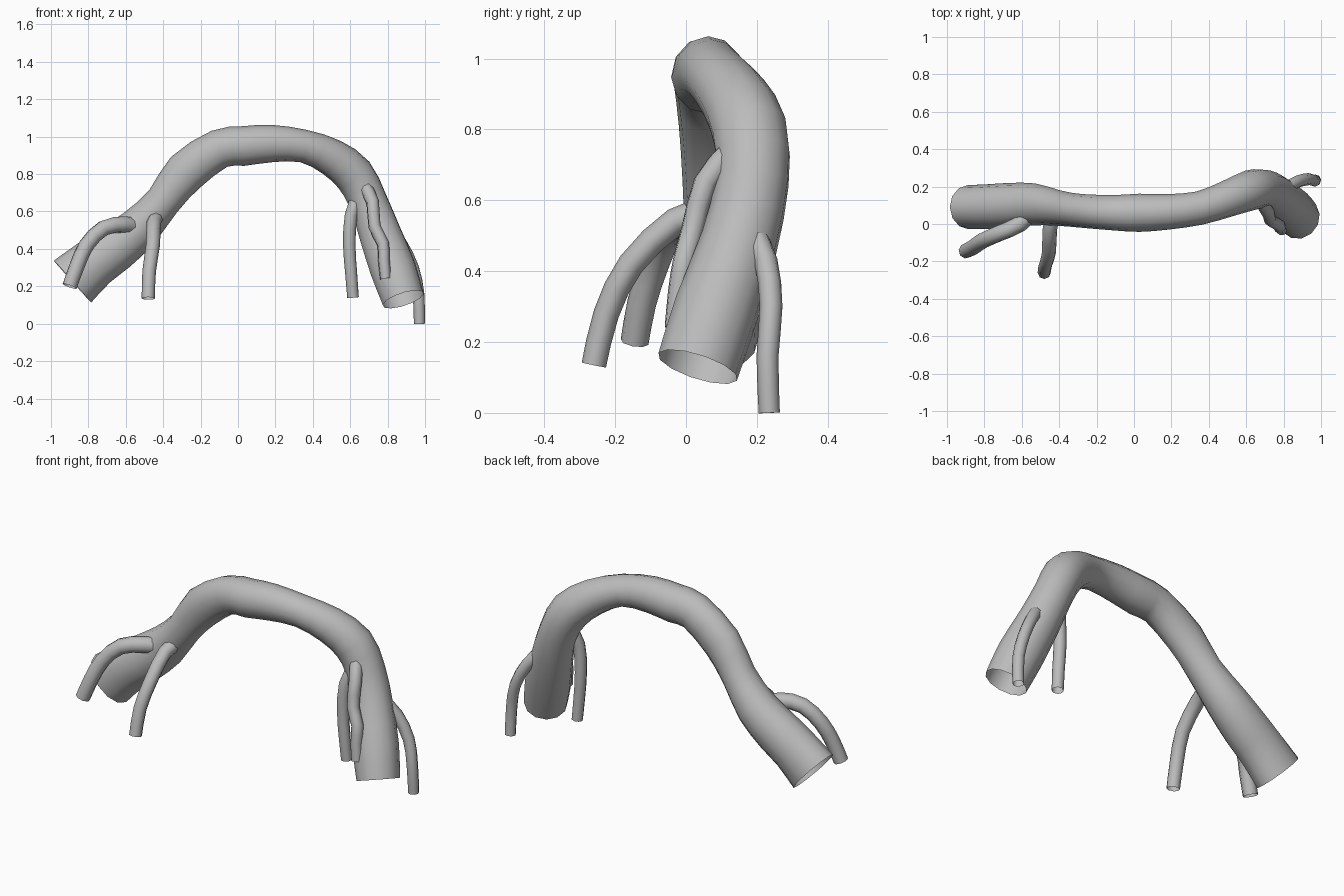
import bpy
import bmesh
import math
from mathutils import Vector

default_cube = bpy.data.objects.get("Cube")
if default_cube:
    bpy.data.objects.remove(default_cube, do_unlink=True)

# Single bark colour
bark = bpy.data.materials.new("grey_bark")
bark.use_nodes = True
bark.diffuse_color = (0.5, 0.5, 0.5, 1)
shader = next(n for n in bark.node_tree.nodes if n.type == "BSDF_PRINCIPLED")
shader.inputs["Base Color"].default_value = bark.diffuse_color
shader.inputs["Roughness"].default_value = 0.8


def spline(before, start, end, after, t):
    """Catmull-Rom interpolation between start and end."""
    return (start * 2 + (end - before) * t
            + (before * 2 - start * 5 + end * 4 - after) * t ** 2
            + (start * 3 - before - end * 3 + after) * t ** 3) / 2


def refine(points, steps):
    """Insert curved in-between points along a path."""
    points = [Vector(p) for p in points]
    last = len(points) - 1
    result = []
    for i in range(last):
        before = points[max(i - 1, 0)]
        after = points[min(i + 2, last)]
        for step in range(steps):
            result.append(spline(before, points[i], points[i + 1], after, step / steps))
    result.append(points[last])
    return result


def tube(name, points, sides, steps=2):
    """Sweep an open oval section along (x, y, z, half height, half depth) points."""
    path = refine(points, steps)
    bm = bmesh.new()
    rings = []
    side = Vector((0, 1, 0))
    for i, point in enumerate(path):
        centre = Vector(point[:3])
        ahead = path[min(i + 1, len(path) - 1)]
        behind = path[max(i - 1, 0)]
        tangent = Vector((ahead - behind)[:3]).normalized()
        side = (side - tangent * side.dot(tangent)).normalized()
        other = tangent.cross(side)
        ring = []
        for k in range(sides):
            angle = math.tau * k / sides
            offset = side * math.cos(angle) * point[4] + other * math.sin(angle) * point[3]
            ring.append(bm.verts.new(centre + offset))
        rings.append(ring)
    for lower, upper in zip(rings, rings[1:]):
        for k in range(sides):
            n = (k + 1) % sides
            bm.faces.new((lower[k], lower[n], upper[n], upper[k])).smooth = True
    mesh = bpy.data.meshes.new(name)
    bm.to_mesh(mesh)
    bm.free()
    mesh.materials.append(bark)
    obj = bpy.data.objects.new(name, mesh)
    bpy.context.collection.objects.link(obj)


def rootlet(name, radius, points):
    """Thin side root that is slightly thicker where it leaves the trunk."""
    count = len(points) - 1
    sizes = [radius * (1.15 - 0.15 * i / count) for i in range(count + 1)]
    tube(name, [(*p, size, size) for p, size in zip(points, sizes)], 8)


# Main arching root, thicker at both open ends
tube("arched_root", [
    (-.885, .09, .225, .15, .118),
    (-.77, .093, .325, .135, .12),
    (-.66, .1, .405, .13, .12),
    (-.53, .105, .51, .115, .112),
    (-.4, .085, .655, .095, .095),
    (-.28, .07, .81, .113, .09),
    (-.1, .06, .935, .105, .095),
    (.03, .06, .95, .106, .102),
    (.18, .065, .963, .1, .095),
    (.35, .085, .95, .088, .09),
    (.5, .135, .89, .1, .098),
    (.62, .18, .795, .11, .108),
    (.695, .187, .655, .105, .105),
    (.76, .15, .48, .115, .11),
    (.83, .085, .29, .125, .12),
    (.883, .033, .13, .115, .118),
], 12)

# Side roots at the right end
rootlet("right_outer_rootlet", .04, [
    (-.52, .09, .51), (-.61, 0, .53), (-.72, -.05, .51),
    (-.81, -.09, .42), (-.86, -.125, .31), (-.9, -.145, .2)])
rootlet("right_inner_rootlet", .035, [
    (-.43, .07, .57), (-.45, -.03, .54), (-.455, -.155, .42),
    (-.475, -.225, .28), (-.48, -.26, .135)])

# Side roots at the left end
rootlet("left_inner_rootlet", .031, [
    (.65, .16, .7), (.605, .125, .58), (.595, .12, .42),
    (.605, .12, .27), (.615, .125, .14)])
rootlet("left_front_rootlet", .031, [
    (.68, .12, .73), (.72, .055, .65), (.73, .02, .52),
    (.775, -.005, .43), (.78, -.02, .34), (.79, -.03, .24)])
rootlet("left_back_rootlet", .03, [
    (.79, .18, .53), (.87, .225, .43), (.935, .24, .3),
    (.965, .23, .16), (.97, .235, 0)])
